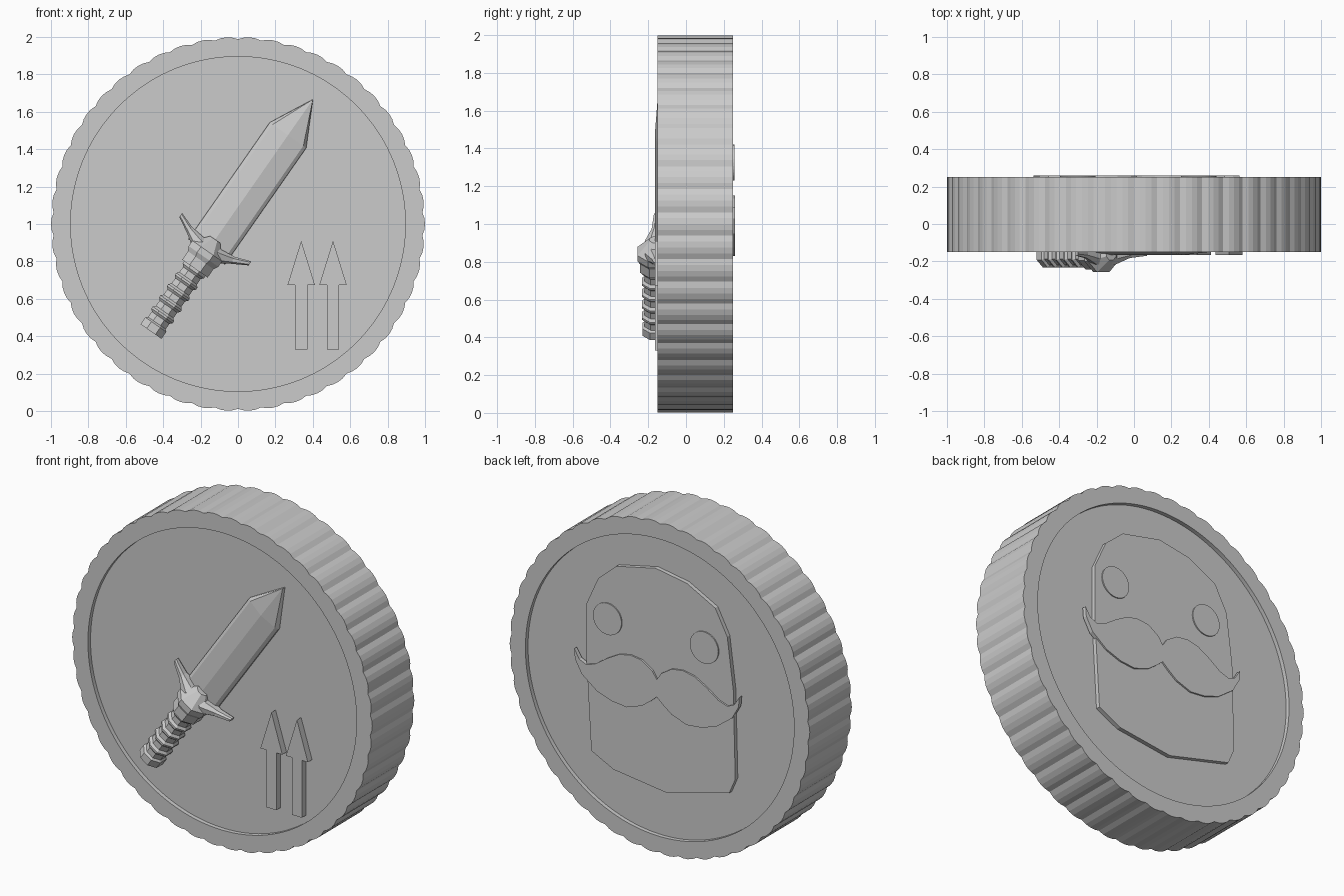
import bpy, bmesh
from math import sin, cos, pi

if "Cube" in bpy.data.objects:
    bpy.data.objects.remove(bpy.data.objects["Cube"])


def finish(name, bm):
    bmesh.ops.recalc_face_normals(bm, faces=bm.faces)
    mesh = bpy.data.meshes.new(name)
    bm.to_mesh(mesh)
    bm.free()
    obj = bpy.data.objects.new(name, mesh)
    bpy.context.collection.objects.link(obj)
    return obj


def loft(name, loops):
    """Skin a list of equally sized loops and cap both ends."""
    bm = bmesh.new()
    rows = [[bm.verts.new(p) for p in loop] for loop in loops]
    n = len(rows[0])
    for a, b in zip(rows, rows[1:]):
        for i in range(n):
            j = (i + 1) % n
            bm.faces.new((a[i], a[j], b[j], b[i]))
    bm.faces.new(rows[0])
    bm.faces.new(rows[-1])
    return finish(name, bm)


def plate(name, outline, y0, y1):
    """Extrude an x/z outline between two depths."""
    return loft(name, [[(x, y, z) for x, z in outline] for y in (y0, y1)])


# Coin body: ridged outer edge, raised rim, recessed faces
RIDGES, STEPS = 50, 4
RIDGE_R = [0.988, 0.997, 1.0, 0.997]
N = RIDGES * STEPS


def ring(y, r=None):
    return [((r or RIDGE_R[i % STEPS]) * sin(2 * pi * i / N), y,
             1 + (r or RIDGE_R[i % STEPS]) * cos(2 * pi * i / N)) for i in range(N)]


loft("coin_body", [ring(-0.125, 0.895), ring(-0.15, 0.895), ring(-0.15),
                   ring(0.25), ring(0.25, 0.895), ring(0.225, 0.895)])

# Two upward arrows on the front
for k in range(2):
    cx = 0.338 + 0.17 * k
    half = [(0.033, 0.33), (0.033, 0.675), (0.073, 0.675)]
    outline = [(cx + x, z) for x, z in half] + [(cx, 0.91)]
    outline += [(cx - x, z) for x, z in reversed(half)]
    plate(f"arrow_{k + 1}", outline, -0.12, -0.165)


# Sword frame: a runs along the sword from the pommel, p across it
def sword(a, p, y):
    return (-0.465 + 0.572 * a + 0.82 * p, y, 0.425 + 0.82 * a - 0.572 * p)


def turned(name, profile, yc, sides=8):
    loft(name, [[sword(a, r * cos(2 * pi * (i + 0.5) / sides),
                       yc + r * sin(2 * pi * (i + 0.5) / sides)) for i in range(sides)]
                for a, r in profile])


# Blade: bevelled edges with a shallow central ridge
section = [(-0.12, -0.12), (-0.118, -0.135), (-0.10, -0.148), (0, -0.165),
           (0.10, -0.148), (0.118, -0.135), (0.12, -0.12)]
tip = [(0.01 * p, max(y, -0.15)) for p, y in section]
loft("blade", [[sword(0.52, p, y) for p, y in section],
               [sword(1.28, p, y) for p, y in section],
               [sword(1.512, p, y) for p, y in tip]])

# Grip with raised bands
grip = [(0, 0.074), (0.045, 0.074)]
for k in range(5):
    s = 0.055 + 0.073 * k
    grip += [(s, 0.062), (s + 0.035, 0.062), (s + 0.048, 0.075), (s + 0.06, 0.075)]
turned("grip", grip + [(0.44, 0.062)], -0.163)

# Collar and hub between grip and guard
turned("guard_hub", [(0.41, 0.09), (0.465, 0.09), (0.49, 0.105),
                     (0.525, 0.105), (0.60, 0.035)], -0.16)

# Swept guard: (across, along, half width, half depth)
wing = [(0.226, 0.602, 0.013, 0.018), (0.14, 0.562, 0.022, 0.03), (0.06, 0.53, 0.045, 0.065)]
stations = [(-p, a, h, d) for p, a, h, d in wing] + [(p, a, h, d) for p, a, h, d in reversed(wing)]
corners = [(-1, -0.5), (-0.5, -1), (0.5, -1), (1, -0.5), (1, 0.5), (0.5, 1), (-0.5, 1), (-1, 0.5)]
loft("guard", [[sword(a + h * u, p, -0.152 + d * v) for u, v in corners]
               for p, a, h, d in stations])

# Face plate on the back (x measured rightwards as seen from behind)
head = [(-0.027, 0.713), (-0.289, 0.655), (-0.41, 0.55), (-0.487, 0.38), (-0.487, 0.03),
        (-0.456, -0.50), (-0.309, -0.574), (0.047, -0.62), (0.463, -0.51), (0.503, -0.417),
        (0.49, 0.117), (0.45, 0.427), (0.37, 0.579), (0.18, 0.678)]
plate("face_plate", [(-p, 1 + z) for p, z in head], 0.22, 0.25)

# Round eyes
for side, p in (("left", -0.345), ("right", 0.30)):
    plate(f"eye_{side}", [(-p + 0.095 * cos(2 * pi * i / 32), 1.325 + 0.095 * sin(2 * pi * i / 32))
                          for i in range(32)], 0.24, 0.257)

# Moustache: half outline mirrored
top = [(0, 0.05), (0.03, 0.095), (0.10, 0.14), (0.175, 0.15), (0.25, 0.135), (0.33, 0.09),
       (0.41, 0.035), (0.47, 0.015), (0.515, 0.035), (0.55, 0.09)]
low = [(0.545, 0.03), (0.50, -0.05), (0.40, -0.125), (0.30, -0.16), (0.20, -0.17),
       (0.10, -0.135), (0.04, -0.09), (0, -0.055)]
half = top + low
outline = half + [(-x, z) for x, z in reversed(half[1:-1])]
plate("moustache", [(x + 0.013, 1 + z) for x, z in outline], 0.235, 0.26)
